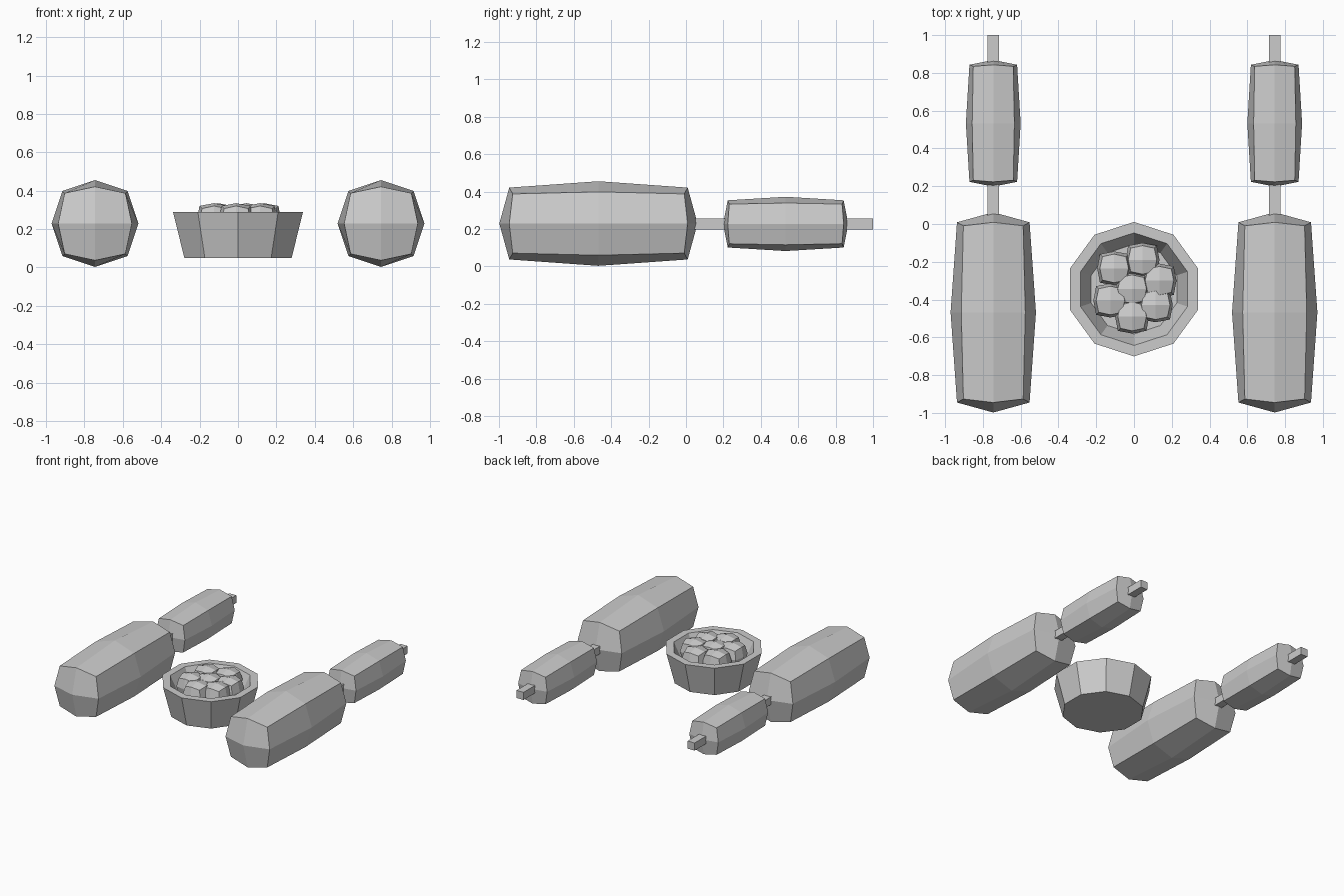
import bpy, bmesh, math
from mathutils import Vector

if "Cube" in bpy.data.objects:
    bpy.data.objects.remove(bpy.data.objects["Cube"])


def make_object(name, bm, loc):
    bmesh.ops.recalc_face_normals(bm, faces=bm.faces)
    me = bpy.data.meshes.new(name)
    bm.to_mesh(me)
    bm.free()
    ob = bpy.data.objects.new(name, me)
    ob.location = loc
    bpy.context.collection.objects.link(ob)
    return ob


def rounded_block(name, loc, half, edge_y=0.84, ring=0.84, diag=0.75, corner=0.69, corner_y=0.69):
    """Cube cut 2x2x2 and bulged: face centres stay out, edges and corners pull in."""
    bm = bmesh.new()
    bmesh.ops.create_cube(bm, size=2)
    bmesh.ops.subdivide_edges(bm, edges=bm.edges, cuts=1, use_grid_fill=True)
    for v in bm.verts:
        x, y, z = (round(c) for c in v.co)
        across = abs(x) + abs(z)
        if y == 0:
            s, t = (diag if across == 2 else 1), 1
        else:
            s = corner if across == 2 else ring
            t = (1, edge_y, corner_y)[across]
        v.co = Vector((x * s * half[0], y * t * half[1], z * s * half[2]))
    return make_object(name, bm, loc)


def box(name, loc, size):
    bm = bmesh.new()
    bmesh.ops.create_cube(bm, size=1)
    for v in bm.verts:
        v.co = Vector(c * s for c, s in zip(v.co, size))
    return make_object(name, bm, loc)


# Two matching skewers: large log, small log and square stick
for side, x in (("left", -0.745), ("right", 0.745)):
    rounded_block(side + "_large_log", (x, -0.468, 0.229), (0.226, 0.53, 0.226),
                  0.90, 0.85, 0.75, 0.70, 0.865)
    rounded_block(side + "_small_log", (x, 0.533, 0.227), (0.145, 0.335, 0.145),
                  0.925, 0.87, 0.77, 0.73, 0.90)
    box(side + "_stick", (x, 0.5, 0.227), (0.06, 1.0, 0.06))

# Ten-sided bowl with a thick rim and sunken floor
bowl_y = -0.345
bm = bmesh.new()
rings = []
for r, z in ((0.294, 0.05), (0.356, 0.29), (0.298, 0.29), (0.238, 0.16)):
    rings.append([bm.verts.new((r * math.sin(i * math.tau / 10),
                                r * math.cos(i * math.tau / 10), z)) for i in range(10)])
for a, b in zip(rings, rings[1:]):
    for i in range(10):
        j = (i + 1) % 10
        bm.faces.new((a[i], a[j], b[j], b[i]))
bm.faces.new(rings[0])
bm.faces.new(rings[-1])
make_object("bowl", bm, (0, bowl_y, 0))

# Faceted balls heaped in the bowl
balls = [(-0.105, -0.235), (0.045, -0.19), (0.135, -0.30), (-0.125, -0.405),
         (0.115, -0.43), (-0.01, -0.49), (-0.01, -0.345)]
for i, (x, y) in enumerate(balls):
    rounded_block(f"ball_{i + 1}", (x, y, 0.245), (0.09, 0.09, 0.09),
                  0.84, 0.84, 0.84, 0.69, 0.69)
